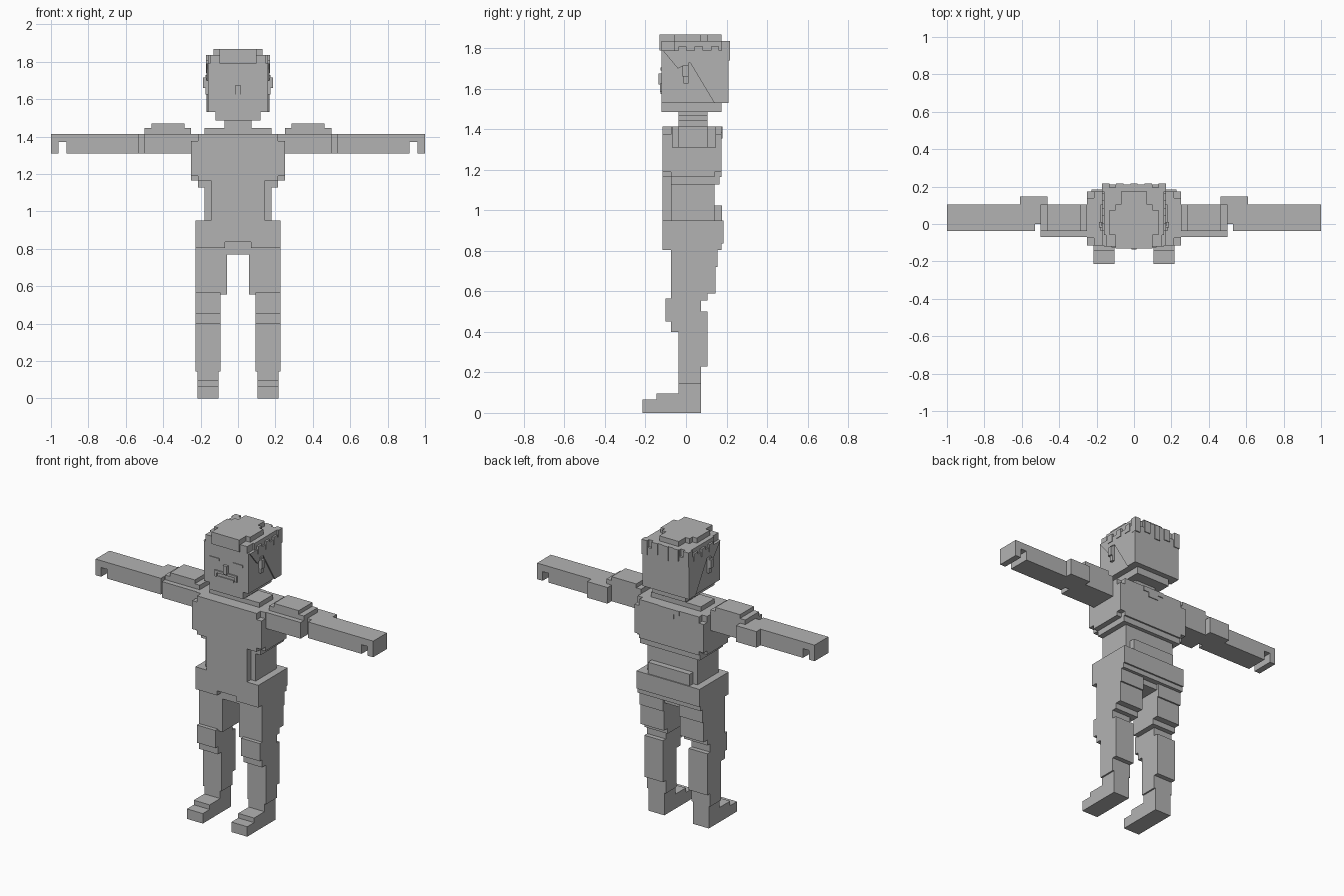
import bpy
import bmesh
from mathutils import Vector

cube = bpy.data.objects.get("Cube")
if cube:
    bpy.data.objects.remove(cube, do_unlink=True)

grey = bpy.data.materials.new("plain grey")
grey.use_nodes = True
grey.diffuse_color = (0.45, 0.45, 0.45, 1)
grey.node_tree.nodes["Principled BSDF"].inputs["Base Color"].default_value = grey.diffuse_color


def finish(name, bm, mirrored):
    bmesh.ops.recalc_face_normals(bm, faces=bm.faces)
    mesh = bpy.data.meshes.new(name)
    bm.to_mesh(mesh)
    bm.free()
    mesh.materials.append(grey)
    part = bpy.data.objects.new(name, mesh)
    bpy.context.collection.objects.link(part)
    if mirrored:
        part.modifiers.new("mirror", 'MIRROR').use_mirror_merge = False


def block(name, across, depth, height, mirrored=False):
    """Box spanning the three given (low, high) ranges."""
    bm = bmesh.new()
    ranges = (across, depth, height)
    for vert in bmesh.ops.create_cube(bm, size=2)["verts"]:
        vert.co = Vector([span[side > 0] for span, side in zip(ranges, vert.co)])
    finish(name, bm, mirrored)


def middle(name, half_width, depth, height):
    block(name, (-half_width, half_width), depth, height)


def pair(name, across, depth, height):
    block(name, across, depth, height, mirrored=True)


def side_sheet(name, outline, across):
    """Side outline of (y, z) points, thickened across x on both sides."""
    inner, outer = across
    bm = bmesh.new()
    face = bm.faces.new([bm.verts.new((inner, y, z)) for y, z in outline])
    grown = bmesh.ops.extrude_face_region(bm, geom=[face])["geom"]
    moved = [item for item in grown if isinstance(item, bmesh.types.BMVert)]
    bmesh.ops.translate(bm, vec=(outer - inner, 0, 0), verts=moved)
    finish(name, bm, True)


# Heights of the main landmarks
ankle, calf_bottom, shin_top, calf_top, knee = 0.145, 0.23, 0.4, 0.5, 0.565
crotch, hip_bottom, hip_line, hip_top = 0.77, 0.805, 0.835, 0.95
chest_bottom, arm_bottom, shoulder = 1.165, 1.31, 1.415
neck_bottom, jaw_bottom, head_bottom = 1.445, 1.485, 1.53
hair_bottom, crown_bottom, crown_top = 1.79, 1.835, 1.868

# Depths and half widths shared by several parts
body_front, body_back, inset_front, inset_back = -0.115, 0.175, -0.075, 0.14
limb_front, limb_back, head_back = -0.037, 0.105, 0.21
hip_half, waist_half, chest_half, head_half = 0.227, 0.18, 0.25, 0.16

# Feet
heel = 0.075
foot_width = (0.103, 0.217)
pair("toe", foot_width, (-0.215, heel), (0, 0.065))
pair("instep", foot_width, (-0.145, heel), (0, 0.095))
pair("ankle", foot_width, (limb_front, heel), (0, ankle))

# Legs
leg_width = (0.093, hip_half)
thigh_width = (0.058, hip_half)
pair("shin", leg_width, (limb_front, heel), (ankle, knee))
pair("calf", leg_width, (limb_front, limb_back), (calf_bottom, calf_top))
pair("shin_guard", leg_width, (inset_front, 0), (shin_top, knee))
pair("knee", leg_width, (-0.1, 0), (0.45, knee))
pair("thigh", thigh_width, (inset_front, limb_back), (0.555, hip_bottom))
pair("thigh_back", thigh_width, (0, 0.145), (0.59, hip_bottom))
pair("buttock", thigh_width, (0, 0.155), (0.72, hip_bottom))

# Hips and waist
middle("crotch", thigh_width[0], (inset_front, inset_back), (crotch, hip_line))
middle("lower_hips", hip_half, (inset_front, body_back), (hip_bottom, hip_line))
pair("hip_front", (0.07, hip_half), (body_front, 0), (hip_bottom, hip_line))
middle("hips", hip_half, (body_front, 0.185), (hip_line, hip_top))
middle("back_belt", 0.15, (limb_back, 0.178), (hip_top, 1.025))
middle("belly", 0.145, (body_front, inset_back), (hip_top, chest_bottom))
middle("waist", waist_half, (inset_front, inset_back), (hip_top, chest_bottom))

# Chest and neck
chest_core = 0.215
middle("chest", chest_core, (body_front, body_back), (chest_bottom, shoulder))
middle("chest_sides", chest_half, (body_front, body_back), (1.19, 1.375))
middle("armholes", chest_half, (inset_front, inset_back), (chest_bottom, shoulder))
middle("chest_hem", chest_core, (inset_front, 0.165), (1.128, chest_bottom))
for name, half_width, drop in (("back_collar", 0.075, 0.03), ("collar_tip", 0.035, 0.06)):
    middle(name, half_width, (inset_back, body_back + 0.005), (shoulder - drop, shoulder))
middle("neck_base", waist_half, (limb_front, limb_back), (shoulder, neck_bottom))
middle("neck", 0.073, (limb_front, limb_back), (neck_bottom, jaw_bottom))

# Arms
upper_end, cuff_end, hand_start, finger_start, finger_tip = 0.5, 0.53, 0.917, 0.96, 1
arm_depth = (limb_front, limb_back)
arm_height = (arm_bottom, shoulder)
pair("upper_arm", (chest_half, upper_end), (-0.07, limb_back), arm_height)
pair("shoulder_pad", (chest_half, upper_end), arm_depth, (shoulder, neck_bottom))
pair("shoulder_pad_top", (0.285, 0.463), arm_depth, (neck_bottom, 1.47))
pair("elbow", (0.463, 0.61), (0, 0.147), arm_height)
pair("cuff", (upper_end, cuff_end), (0, limb_back), arm_height)
pair("forearm", (cuff_end, hand_start), arm_depth, arm_height)
pair("palm", (hand_start, finger_start), arm_depth, (1.37, shoulder))
pair("finger", (finger_start, finger_tip), arm_depth, arm_height)

# Head and face
face = -0.12
middle("jaw", 0.12, (face, body_back), (jaw_bottom, head_bottom))
middle("head", head_half, (face, head_back), (head_bottom, hair_bottom))
middle("nose", 0.014, (face - 0.016, face), (1.62, 1.675))
middle("moustache", 0.08, (face - 0.008, face), (1.61, 1.625))
pair("moustache_tip", (0.065, 0.08), (face - 0.008, face), (1.585, 1.61))
middle("mouth", 0.055, (face - 0.006, face), (1.575, 1.59))
pair("eyebrow", (0.05, 0.12), (face - 0.005, face), (1.69, 1.705))
pair("ear", (head_half, 0.187), (-0.018, 0.012), (1.66, 1.715))
pair("ear_base", (head_half, 0.175), (-0.012, 0.012), (1.625, 1.73))

# Hair: side sheets with a slanted edge, a rim, a stepped crown and tufts
side_sheet("side_hair",
           [(body_front, hair_bottom), (-0.04, 1.7), (0.02, 1.73),
            (inset_back, head_bottom), (head_back, head_bottom), (head_back, hair_bottom)],
           (head_half, head_half + 0.008))
rim_height = (hair_bottom, crown_bottom)
crown_height = (crown_bottom, crown_top)
fringe = face - 0.01
middle("hair_rim", 0.1, (fringe, head_back), rim_height)
middle("hair_rim_middle", 0.15, (face, 0.195), rim_height)
middle("hair_rim_side", head_half, (-0.06, body_back), rim_height)
middle("crown", 0.1, (fringe, limb_back), crown_height)
middle("crown_side", 0.13, (-0.06, heel), crown_height)
middle("crown_back", 0.07, (0, body_back), crown_height)
tuft = 0.04
for step in range(5):
    left = (step - 2) * heel - tuft / 2
    bottom = 1.74 + (step % 2) * tuft / 2
    block("back_tuft", (left, left + tuft), (body_back, head_back + 0.006), (bottom, crown_bottom))
for step in range(3):
    front = limb_front + step * 2 * tuft
    pair("side_tuft", (0.13, 0.172), (front, front + tuft), (1.76, 1.81))
